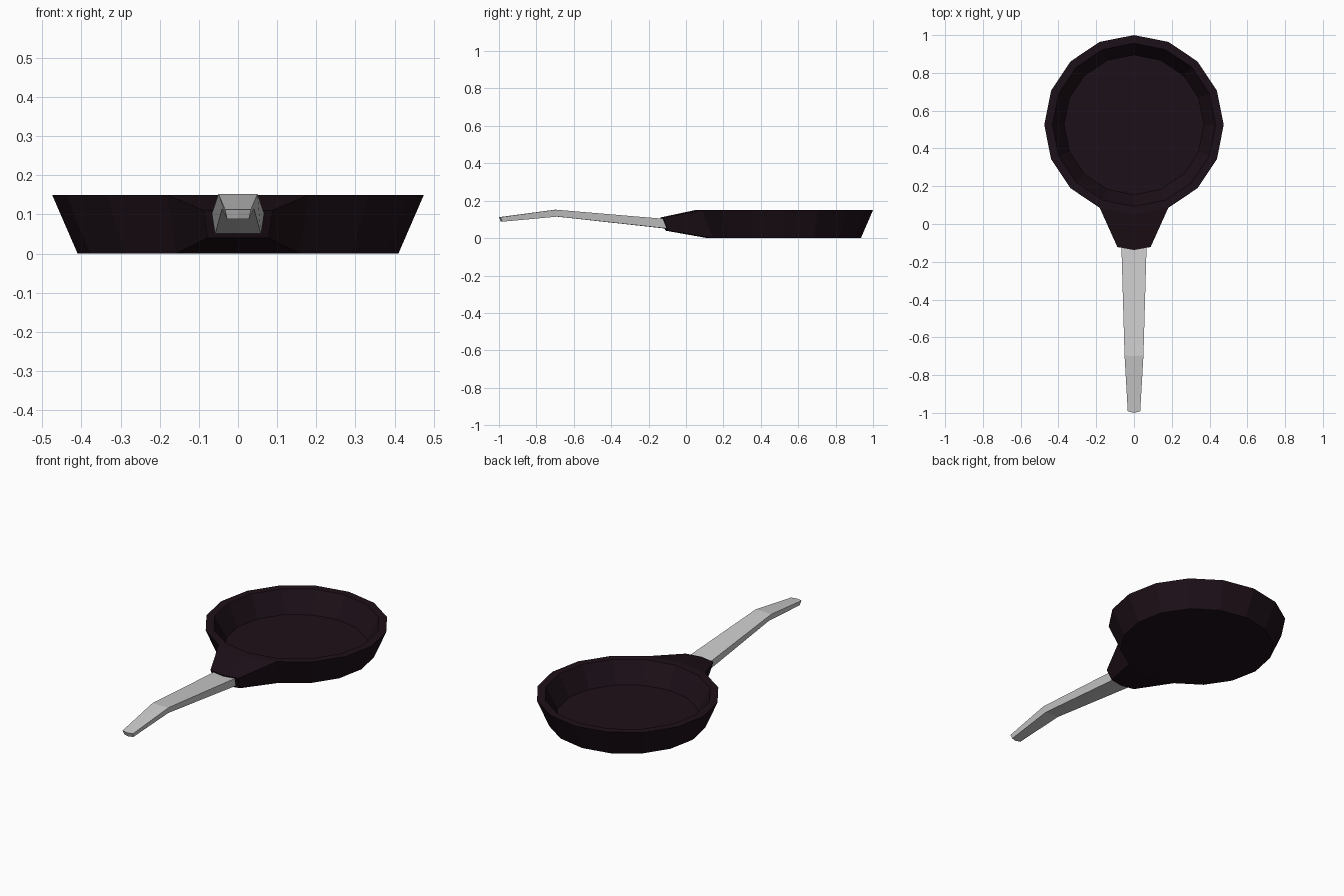
import bpy, bmesh
from math import sin, cos, pi

if "Cube" in bpy.data.objects:
    bpy.data.objects.remove(bpy.data.objects["Cube"])

N = 16
CENTRE_Y = 0.525


def ring(bm, radius, z):
    # vertex 0 points to the front (-y)
    return [bm.verts.new((radius * sin(2 * pi * i / N),
                          CENTRE_Y - radius * cos(2 * pi * i / N), z)) for i in range(N)]


def bridge(bm, a, b, closed=True, skip=()):
    n = len(a)
    for i in range(n if closed else n - 1):
        if i not in skip:
            j = (i + 1) % n
            bm.faces.new((a[i], a[j], b[j], b[i]))


def finish(bm, name, material=None):
    bmesh.ops.recalc_face_normals(bm, faces=bm.faces)
    mesh = bpy.data.meshes.new(name)
    bm.to_mesh(mesh)
    bm.free()
    obj = bpy.data.objects.new(name, mesh)
    bpy.context.collection.objects.link(obj)
    if material:
        mesh.materials.append(material)
    return obj


def section(bm, top_w, bottom_w, top_y, bottom_y, top_z, bottom_z, bow):
    # six-point cross-section whose middle bows towards the front
    pts = [(-bottom_w, bottom_y + bow, bottom_z), (0, bottom_y, bottom_z),
           (bottom_w, bottom_y + bow, bottom_z), (top_w, top_y + bow, top_z),
           (0, top_y, top_z), (-top_w, top_y + bow, top_z)]
    return [bm.verts.new(p) for p in pts]


iron = bpy.data.materials.new("dark_iron")
iron.diffuse_color = (0.012, 0.005, 0.009, 1)
iron.use_nodes = True
iron.node_tree.nodes["Principled BSDF"].inputs["Base Color"].default_value = iron.diffuse_color

# Pan: base, flared wall, rim, inner wall and floor
bm = bmesh.new()
base = ring(bm, 0.41, 0)
rim = ring(bm, 0.475, 0.15)
lip = ring(bm, 0.432, 0.15)
floor = ring(bm, 0.37, 0.032)
bm.faces.new(base[::-1])
bm.faces.new(floor)
bridge(bm, base, rim, skip=(0, N - 1))
bridge(bm, rim, lip)
bridge(bm, lip, floor)

# Neck: the two front wall faces drawn out towards the handle
root = [base[-1], base[0], base[1], rim[1], rim[0], rim[-1]]
end = section(bm, 0.088, 0.078, -0.138, -0.11, 0.11, 0.04, 0.016)
bridge(bm, root, end)
bm.faces.new((end[0], end[1], end[4], end[5]))
bm.faces.new((end[1], end[2], end[3], end[4]))
finish(bm, "pan", iron)

# Handle: tapered bar that rises and then dips at the grip
bm = bmesh.new()
profile = [
    (0.067, 0.059, -0.115, -0.09, 0.102, 0.049, 0.012),
    (0.050, 0.041, -0.70, -0.69, 0.152, 0.115, 0.004),
    (0.033, 0.028, -1.00, -0.99, 0.112, 0.088, 0.008),
]
sections = [section(bm, *p) for p in profile]
for a, b in zip(sections, sections[1:]):
    bridge(bm, a, b)
for s in (sections[0], sections[-1]):
    bm.faces.new((s[0], s[1], s[4], s[5]))
    bm.faces.new((s[1], s[2], s[3], s[4]))
finish(bm, "handle")
